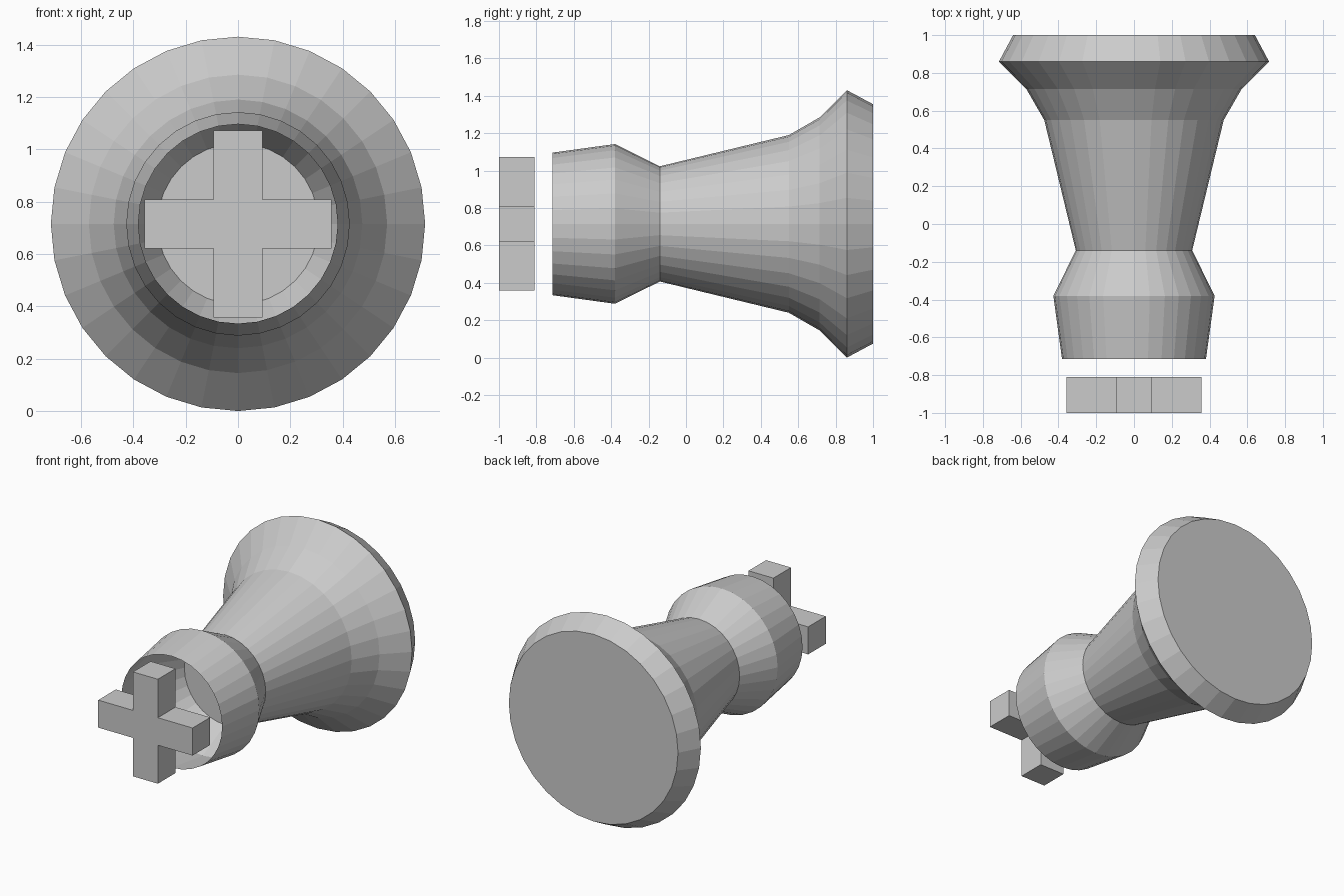
import bpy, bmesh
from math import cos, sin, pi

if "Cube" in bpy.data.objects:
    bpy.data.objects.remove(bpy.data.objects["Cube"])

CZ = 0.715   # height of the long axis
SIDES = 32


def finish(name, bm):
    bmesh.ops.recalc_face_normals(bm, faces=bm.faces)
    mesh = bpy.data.meshes.new(name)
    bm.to_mesh(mesh)
    bm.free()
    ob = bpy.data.objects.new(name, mesh)
    ob.location.z = CZ
    bpy.context.collection.objects.link(ob)
    return ob


def lathe(name, profile, capped):
    """Revolve (y, radius) points about the y axis."""
    bm = bmesh.new()
    rings = [[bm.verts.new((r * cos(2 * pi * i / SIDES), y, r * sin(2 * pi * i / SIDES)))
              for i in range(SIDES)] for y, r in profile]
    for a, b in zip(rings, rings[1:]):
        for i in range(SIDES):
            j = (i + 1) % SIDES
            bm.faces.new((a[i], a[j], b[j], b[i]))
    if capped:
        bm.faces.new(rings[0])
        bm.faces.new(rings[-1])
    return finish(name, bm)


# Solid flared body with flat ends
lathe("flared_body", [(-0.14, 0.308), (0.55, 0.475), (0.715, 0.57),
                      (0.86, 0.715), (1.0, 0.64)], True)

# Thin open cup at the front
lathe("front_cup", [(-0.715, 0.381), (-0.38, 0.427), (-0.14, 0.308)], False)

# Floating plus-shaped block
L, W = 0.357, 0.094
quarter = [(L, -W), (L, W), (W, W)]
outline = []
for turn in range(4):
    outline += quarter
    quarter = [(-z, x) for x, z in quarter]
bm = bmesh.new()
face = bm.faces.new([bm.verts.new((x, -1.0, z)) for x, z in outline])
ext = bmesh.ops.extrude_face_region(bm, geom=[face], use_keep_orig=True)
bmesh.ops.translate(bm, vec=(0, 0.19, 0),
                    verts=[g for g in ext["geom"] if isinstance(g, bmesh.types.BMVert)])
finish("plus_block", bm)
